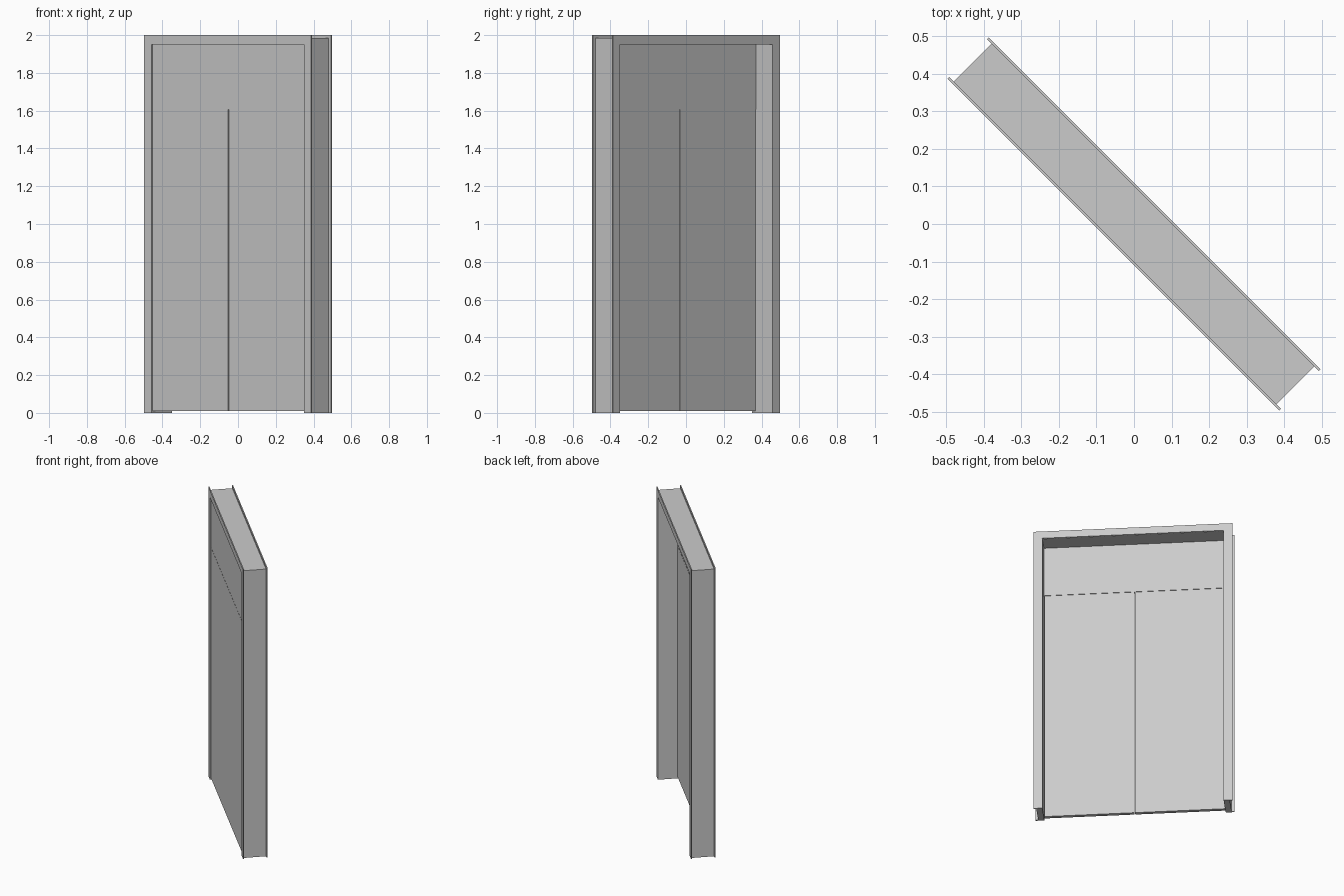
import bpy
import bmesh
import math
from mathutils import Matrix

cube = bpy.data.objects.get("Cube")
if cube:
    bpy.data.objects.remove(cube, do_unlink=True)

# Single painted grey
grey = bpy.data.materials.new("light_grey")
grey.use_nodes = True
grey.diffuse_color = (0.6, 0.6, 0.6, 1)
grey.node_tree.nodes["Principled BSDF"].inputs["Base Color"].default_value = (0.6, 0.6, 0.6, 1)

# The whole doorway stands diagonally
TURN = Matrix.Rotation(math.radians(-45), 4, "Z")


def slab(name, outline, front, back):
    """Extrude an upright outline of (across, height) points from front to back."""
    bm = bmesh.new()
    face = bm.faces.new([bm.verts.new((x, front, z)) for x, z in outline])
    extruded = bmesh.ops.extrude_face_region(bm, geom=[face])
    moved = [v for v in extruded["geom"] if isinstance(v, bmesh.types.BMVert)]
    bmesh.ops.translate(bm, verts=moved, vec=(0, back - front, 0))
    bmesh.ops.recalc_face_normals(bm, faces=bm.faces)
    mesh = bpy.data.meshes.new(name)
    bm.to_mesh(mesh)
    bm.free()
    mesh.materials.append(grey)
    obj = bpy.data.objects.new(name, mesh)
    obj.matrix_world = TURN
    bpy.context.collection.objects.link(obj)
    return obj


def arch(outer, top, inner, inner_top):
    return [(-outer, 0), (-outer, top), (outer, top), (outer, 0),
            (inner, 0), (inner, inner_top), (-inner, inner_top), (-inner, 0)]


def rect(x0, x1, z0, z1):
    return [(x0, z0), (x0, z1), (x1, z1), (x1, z0)]


OPENING, OPENING_TOP = 0.57, 1.95
WALL, TRIM = 0.071, 0.078
DOOR_BACK, DOOR_TOP, GAP = -0.047, 1.605, 0.002

# Jambs and header
slab("door_frame", arch(0.608, 1.985, OPENING, OPENING_TOP), -WALL, WALL)

# Thin overhanging casings on both sides
for name, side in (("front_casing", -1), ("back_casing", 1)):
    slab(name, arch(0.625, 2.0, OPENING + 0.001, OPENING_TOP + 0.001), side * WALL, side * TRIM)

# Two door leaves with narrow gaps around them
for name, side in (("right_door", -1), ("left_door", 1)):
    edges = sorted((side * GAP, side * (OPENING - GAP)))
    slab(name, rect(*edges, 0.01, DOOR_TOP), -WALL, DOOR_BACK)

# Fixed panel above the doors
slab("transom_panel", rect(-OPENING, OPENING, DOOR_TOP + GAP, OPENING_TOP), -WALL, DOOR_BACK)
